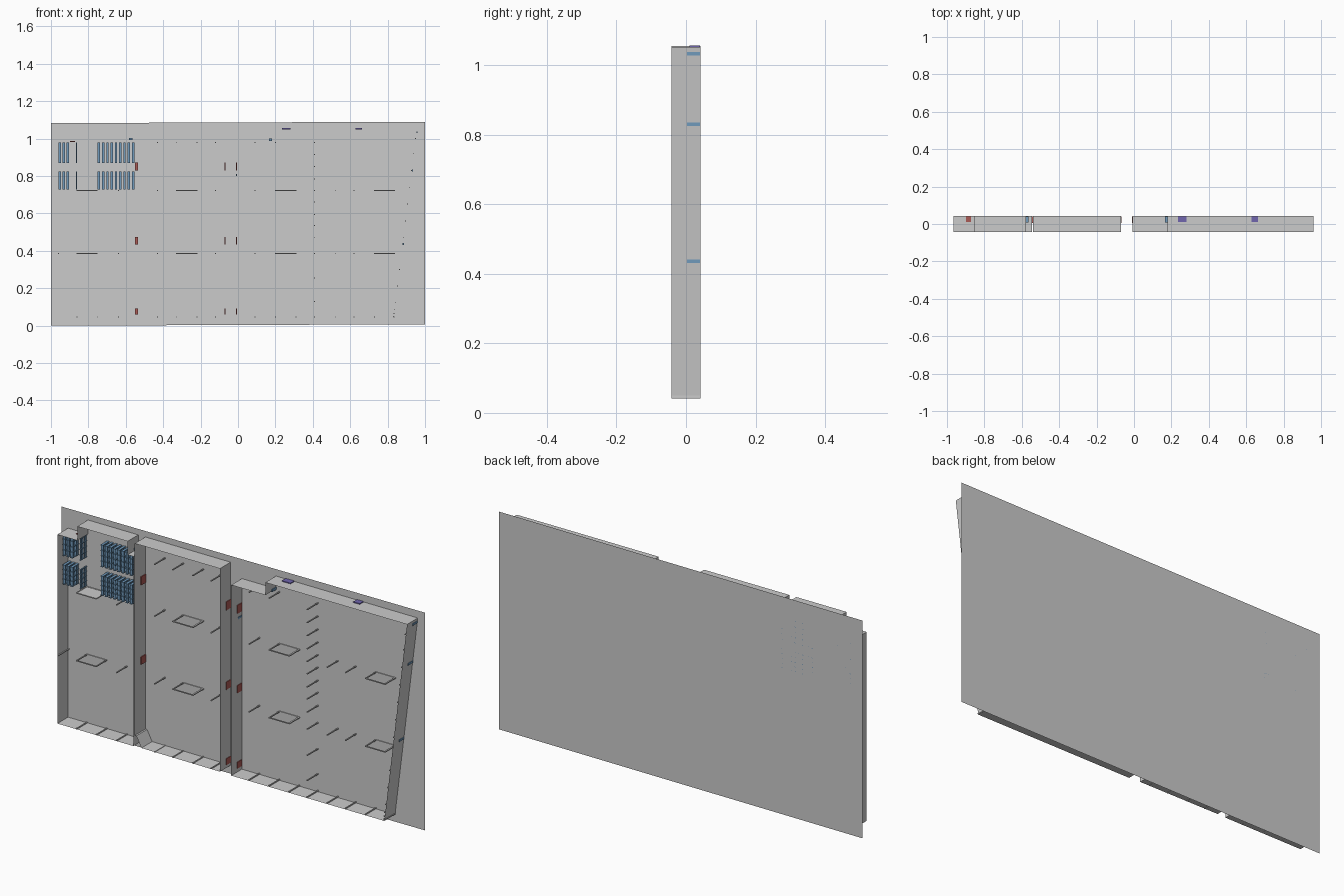
import bpy, bmesh

if "Cube" in bpy.data.objects:
    bpy.data.objects.remove(bpy.data.objects["Cube"])

BACK, FRONT = 0.042, -0.042          # floor plate / free edge of the walls


def material(name, rgb):
    m = bpy.data.materials.new(name)
    m.diffuse_color = (*rgb, 1)
    m.use_nodes = True
    m.node_tree.nodes["Principled BSDF"].inputs["Base Color"].default_value = m.diffuse_color
    return m


RED = material("red", (0.40, 0.10, 0.09))
BLUE = material("blue", (0.16, 0.32, 0.50))
PURPLE = material("purple", (0.16, 0.13, 0.42))


def finish(name, bm, mat=None):
    me = bpy.data.meshes.new(name)
    bm.to_mesh(me)
    bm.free()
    ob = bpy.data.objects.new(name, me)
    bpy.context.collection.objects.link(ob)
    if mat:
        me.materials.append(mat)
    return ob


def add_box(bm, x0, x1, y0, y1, z0, z1):
    vs = bmesh.ops.create_cube(bm, size=1)["verts"]
    for v in vs:
        v.co = (x1 if v.co.x > 0 else x0, y1 if v.co.y > 0 else y0, z1 if v.co.z > 0 else z0)


def boxes(name, items, mat=None):
    bm = bmesh.new()
    for b in items:
        add_box(bm, *b)
    return finish(name, bm, mat)


def wall_loop(name, pts):
    """Closed run of thin sheet walls standing on the floor plate."""
    bm = bmesh.new()
    a = [bm.verts.new((x, BACK, z)) for x, z in pts]
    b = [bm.verts.new((x, FRONT, z)) for x, z in pts]
    for i in range(len(pts)):
        j = (i + 1) % len(pts)
        bm.faces.new((a[i], a[j], b[j], b[i]))
    bmesh.ops.recalc_face_normals(bm, faces=bm.faces)
    return finish(name, bm)


# floor plate, very slightly tilted
bm = bmesh.new()
bm.faces.new([bm.verts.new((x, BACK, z)) for x, z in ((-1, 0), (1, 0.007), (1, 1.09), (-1, 1.083))])
finish("floor_plate", bm)

# walls of the three halls
wall_loop("left_hall_walls", [(-.965, .045), (-.965, .985), (-.855, .985), (-.855, 1.055),
                              (-.578, 1.055), (-.578, .988), (-.546, .988), (-.546, .045)])
wall_loop("middle_hall_walls", [(-.502, .047), (-.53, .1), (-.539, .1), (-.539, 1.055),
                                (-.07, 1.055), (-.07, .045)])
wall_loop("right_hall_walls", [(-.008, .042), (-.008, .99), (.18, .99), (.18, 1.053),
                               (.96, 1.053), (.835, .042)])


# columns on the bay grid
def slant_x(z):
    return .835 + (z - .042) * .125 / 1.011


points = []
for z in (.98, .722, .385, .047):
    points += [(x, z) for x in (-.43, -.33, -.22, -.12)]
for z in (.722, .385, .047):
    points += [(x, z) for x in (.09, .2, .31, .41, .52, .62, .73, .835)]
    points.append((-.64, z))
points += [(x, .047) for x in (-.86, -.75)] + [(-.96, .385), (.09, .98), (.2, .98)]
points += [(.41, z) for z in (.98, .915, .85, .785, .66, .595, .535, .47, .255, .13)]
points += [(slant_x(z) - .004, z) for z in (.05, .065, .085, .125, .212, .3, .47, .56, .65, .74, .83, .92, 1.0)]
R = .0025
boxes("columns", [(x - R, x + R, FRONT, BACK, z - R, z + R) for x, z in points])

# open rectangular frames at the core bays
frames = []
for z in (.722, .385):
    for x0 in (-.86, -.33, .2, .73):
        x1 = x0 + .107
        frames += [(x0 - R, x0 + R, FRONT, BACK, z - R, z + R),
                   (x1 - R, x1 + R, FRONT, BACK, z - R, z + R),
                   (x0, x1, FRONT, FRONT + .004, z - R, z + R),
                   (x0, x1, BACK - .004, BACK, z - R, z + R)]
boxes("core_frames", frames)

# small partition below the racks
boxes("partition", [(-.86, -.75, FRONT, BACK, .720, .723)])

# storage racks: posts and shelf levels
racks = []
starts = [-.959, -.938, -.917, -.866] + [-.75 + i * .0228 for i in range(9)]
for x in starts:
    w = .006 if x == -.866 else .013
    for z0, z1 in ((.87, .98), (.728, .825)):
        for k in range(4):
            y = BACK - .004 - k * .0135
            racks.append((x, x + w, y - .003, y, z0, z1))
        for k in range(5):
            z = z0 + (z1 - z0 - .003) * k / 4
            racks.append((x, x + w, -.010, BACK, z, z + .003))
boxes("storage_racks", racks, BLUE)

# red gates in the long walls
gates = [(-.885 - .013, -.872, .01, .04, .982, .988)]
for z0, z1 in ((.83, .872), (.435, .473), (.06, .092)):
    for xa, xb in ((-.551, -.535), (-.073, -.067), (-.011, -.005)):
        gates.append((xa, xb, .005, .04, z0, z1))
boxes("fire_gates", gates, RED)

# purple loading gates along the top wall
boxes("loading_gates", [(x, x + w, .01, .04, 1.049, 1.057) for x, w in ((.234, .048), (.627, .036))], PURPLE)

# blue personnel doors
doors = [(-.582, -.565, .008, .04, .992, 1.003), (.165, .183, .008, .04, .987, 1.0)]
doors += [(slant_x(z) - .003, slant_x(z) + .003, .003, .04, z - .005, z + .005) for z in (.437, .83, 1.034)]
doors.append((-.012, -.006, .01, .04, .8, .81))
boxes("personnel_doors", doors, BLUE)
